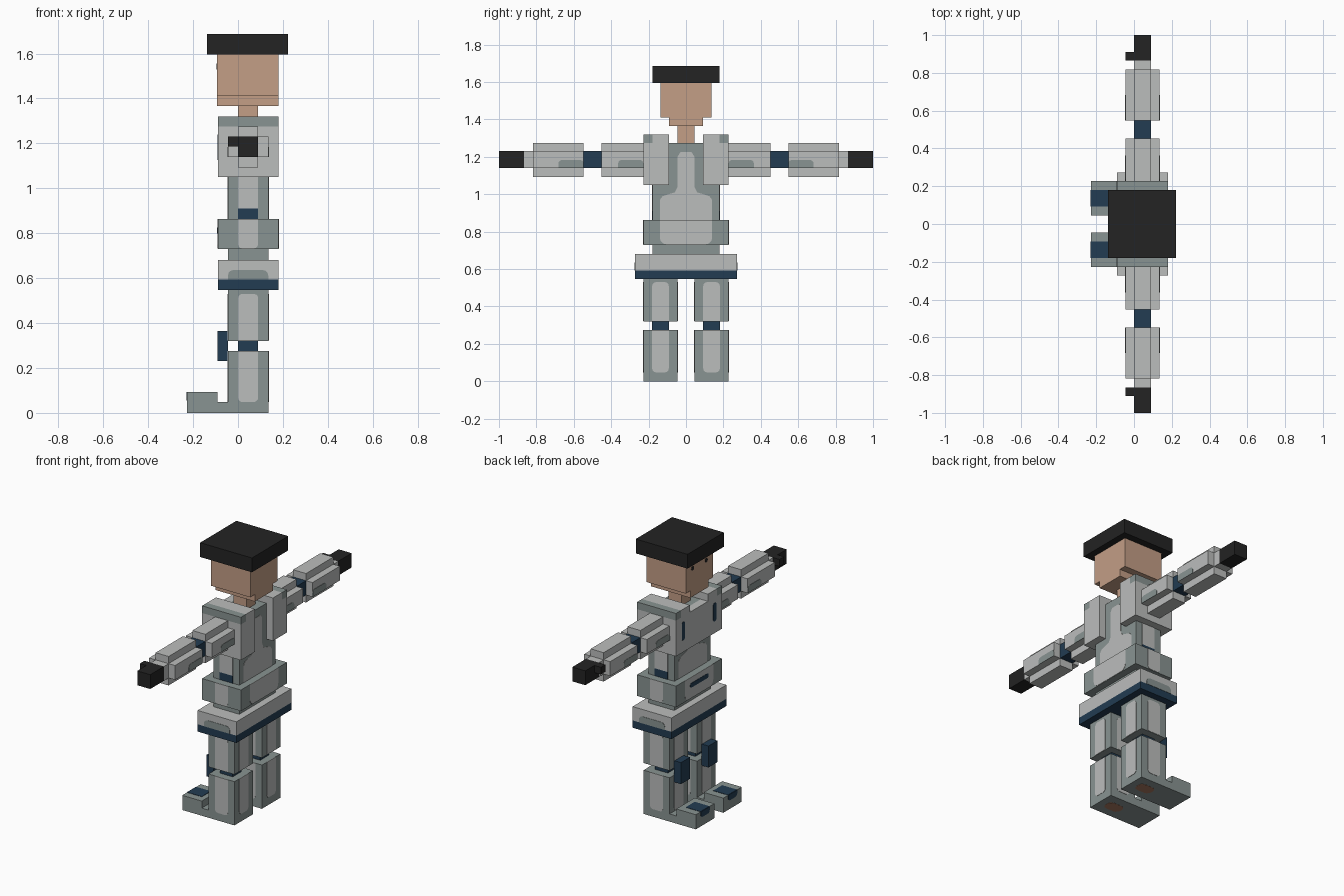
import bpy, bmesh, math
from mathutils import Vector

cube = bpy.data.objects.get("Cube")
if cube:
    bpy.data.objects.remove(cube, do_unlink=True)


def material(name, rgb):
    m = bpy.data.materials.new(name)
    m.use_nodes = True
    m.diffuse_color = (*rgb, 1)
    m.node_tree.nodes["Principled BSDF"].inputs["Base Color"].default_value = (*rgb, 1)
    return m


LIGHT = material("light grey", (0.50, 0.51, 0.505))
GREY = material("green grey", (0.25, 0.295, 0.287))
NAVY = material("navy", (0.016, 0.045, 0.084))
SKIN = material("skin", (0.546, 0.342, 0.238))
BLACK = material("black", (0.017, 0.017, 0.017))
BROWN = material("sole brown", (0.40, 0.19, 0.12))
T = 0.004  # plate thickness


def finish(name, bm, mat):
    bmesh.ops.recalc_face_normals(bm, faces=bm.faces)
    me = bpy.data.meshes.new(name)
    bm.to_mesh(me)
    bm.free()
    me.materials.append(mat)
    ob = bpy.data.objects.new(name, me)
    bpy.context.collection.objects.link(ob)
    return ob


def box(name, mat, x, y, z):
    bm = bmesh.new()
    bmesh.ops.create_cube(bm, size=1)
    for v in bm.verts:
        v.co = [(a + b) / 2 + c * abs(b - a) for c, (a, b) in zip(v.co, (x, y, z))]
    return finish(name, bm, mat)


def prism(name, mat, axis, pos, side, pts):
    """Thin plate on a face looking along an axis, from an outline on that face."""
    bm = bmesh.new()
    vs = []
    for u, v in pts:
        co = [u, v]
        co.insert(axis, pos - side * T / 2)
        vs.append(bm.verts.new(co))
    f = bm.faces.new(vs)
    r = bmesh.ops.extrude_face_region(bm, geom=[f])
    step = Vector((0, 0, 0))
    step[axis] = side * T
    bmesh.ops.translate(bm, vec=step, verts=[g for g in r["geom"] if isinstance(g, bmesh.types.BMVert)])
    return finish(name, bm, mat)


def plate(name, mat, axis, pos, side, u, v, r_low=0.02, r_high=0.0):
    """Rectangular plate with rounded lower and upper corners."""
    u, v = sorted(u), sorted(v)
    pts = []
    for cu, cv, su, sv, r, a0 in ((u[0], v[0], 1, 1, r_low, 180), (u[1], v[0], -1, 1, r_low, 270),
                                  (u[1], v[1], -1, -1, r_high, 0), (u[0], v[1], 1, -1, r_high, 90)):
        if r == 0:
            pts.append((cu, cv))
            continue
        for k in range(4):
            a = math.radians(a0 + 30 * k)
            pts.append((cu + su * r + r * math.cos(a), cv + sv * r + r * math.sin(a)))
    return prism(name, mat, axis, pos, side, pts)


W = (-0.09, 0.18)      # wide depth
M = (-0.045, 0.135)    # middle depth
N = (0.0, 0.09)        # narrow depth

# Head and hat
box("hat", BLACK, (-0.137, 0.223), (-0.18, 0.18), (1.596, 1.686))
box("head", SKIN, (-0.093, 0.18), (-0.135, 0.135), (1.41, 1.596))
box("jaw", SKIN, (-0.093, 0.18), (-0.09, 0.09), (1.366, 1.41))
box("neck", SKIN, N, (-0.045, 0.045), (1.27, 1.37))

# Torso, waist and belt
box("torso", GREY, M, (-0.18, 0.18), (0.68, 1.275))
box("chest_plate", LIGHT, (-0.09, -0.04), (-0.092, 0.092), (1.05, 1.275))
box("waist", GREY, W, (-0.228, 0.228), (0.73, 0.863))
box("belt", LIGHT, W, (-0.273, 0.273), (0.593, 0.68))
box("belt_trim", NAVY, W, (-0.273, 0.273), (0.547, 0.593))
half = [(0.14, 0.86), (0.14, 0.97), (0.125, 0.99), (0.095, 1.0), (0.06, 1.01),
        (0.045, 1.04), (0.045, 1.2), (0.03, 1.225)]
outline = half + [(-y, z) for y, z in reversed(half)]
for label, pos, side in (("back", M[1], 1), ("front", M[0], -1)):
    prism(label + "_torso_panel", LIGHT, 0, pos, side, outline)
    plate(label + "_waist_panel", LIGHT, 0, W[1] if side > 0 else W[0], side,
          (-0.14, 0.14), (0.732, 0.863), 0.035)
plate("waist_stripe", NAVY, 0, W[0] - T / 2, -1, (-0.09, 0.09), (0.798, 0.826), 0.01, 0.01)

# Paired parts
for label, s in (("left", -1), ("right", 1)):
    def b(name, mat, x, y, z):
        return box(f"{label}_{name}", mat, x, (s * y[0], s * y[1]), z)

    def side_plate(name, mat, y, x, z, *r):
        return plate(f"{label}_{name}", mat, 1, s * y, s, x, z, *r)

    def depth_plate(name, mat, x, side, y, z, *r):
        return plate(f"{label}_{name}", mat, 0, x, side, (s * y[0], s * y[1]), z, *r)

    def flat_plate(name, mat, z, side, x, y, *r):
        return plate(f"{label}_{name}", mat, 2, z, side, x, (s * y[0], s * y[1]), *r)

    # Face and body details
    depth_plate("eye", BLACK, -0.093, -1, (0.055, 0.081), (1.53, 1.556), 0.012, 0.012)
    side_plate("torso_side_panel", LIGHT, 0.18, N, (0.91, 1.06), 0.0)
    side_plate("torso_side_stripe", NAVY, 0.18, N, (0.863, 0.91), 0.0)
    side_plate("waist_side_panel", LIGHT, 0.228, N, (0.732, 0.863), 0.02)
    side_plate("belt_side_patch", GREY, 0.273, M, (0.593, 0.636), 0.0, 0.025)

    # Shoulder
    b("shoulder", LIGHT, W, (0.09, 0.228), (1.05, 1.275))
    b("shoulder_top", LIGHT, W, (0.09, 0.18), (1.275, 1.32))
    b("shoulder_trim", GREY, W, (0.18, 0.228), (1.275, 1.32))
    depth_plate("chest_slit", NAVY, W[0], -1, (0.142, 0.17), (1.125, 1.24), 0.01, 0.01)

    # Arm
    for part, y0, y1 in (("upper_arm", 0.22, 0.453), ("forearm", 0.547, 0.818)):
        b(part + "_core", LIGHT, N, (y0, y1), (1.093, 1.275))
        b(part + "_plate", LIGHT, M, (y0, y1), (1.14, 1.23))
        start = max(y0, 0.228)
        for end, pos, side in (("back", M[1], 1), ("front", M[0], -1)):
            depth_plate(f"{part}_{end}_patch", GREY, pos, side, (start, start + 0.135),
                        (1.14, 1.183), 0.0, 0.018)
    b("elbow", NAVY, N, (0.453, 0.547), (1.14, 1.23))
    b("cuff", LIGHT, N, (0.818, 0.865), (1.14, 1.23))
    b("hand", BLACK, N, (0.865, 1.0), (1.14, 1.23))
    b("thumb", BLACK, (-0.045, 0.0), (0.865, 0.91), (1.185, 1.23))

    # Leg
    L = (0.045, 0.228)
    C = (0.092, 0.181)
    for part, z0, z1, p0, p1, r0, r1 in (("thigh", 0.32, 0.547, 0.322, 0.53, 0.0, 0.02),
                                         ("shin", 0.0, 0.275, 0.048, 0.275, 0.02, 0.0)):
        b(part, GREY, M, L, (z0, z1))
        depth_plate(part + "_back_panel", LIGHT, M[1], 1, C, (p0, p1), r0, r1)
        depth_plate(part + "_front_panel", LIGHT, M[0], -1, C, (p0, p1), r0, r1)
        side_plate(part + "_outer_panel", LIGHT, L[1], N, (p0, p1), r0, r1)
        plate(f"{label}_{part}_inner_panel", LIGHT, 1, s * L[0], -s, N, (p0, p1), r0, r1)
    b("knee", NAVY, N, C, (0.27, 0.325))
    b("knee_pad", NAVY, (-0.092, -0.045), C, (0.23, 0.365))

    # Foot
    b("foot", GREY, (-0.228, -0.045), L, (0.0, 0.048))
    b("toe_cap", GREY, (-0.228, -0.092), L, (0.048, 0.092))
    flat_plate("toe_top_patch", NAVY, 0.092, 1, (-0.228, -0.125), C, 0.0, 0.0)
    depth_plate("toe_front_patch", NAVY, -0.228, -1, C, (0.055, 0.092), 0.018)
    flat_plate("sole_patch", BROWN, T / 2, -1, (-0.02, 0.09), (0.1, 0.175), 0.03, 0.03)
    bpy.data.objects[f"{label}_sole_patch"].location.z = -0.001
